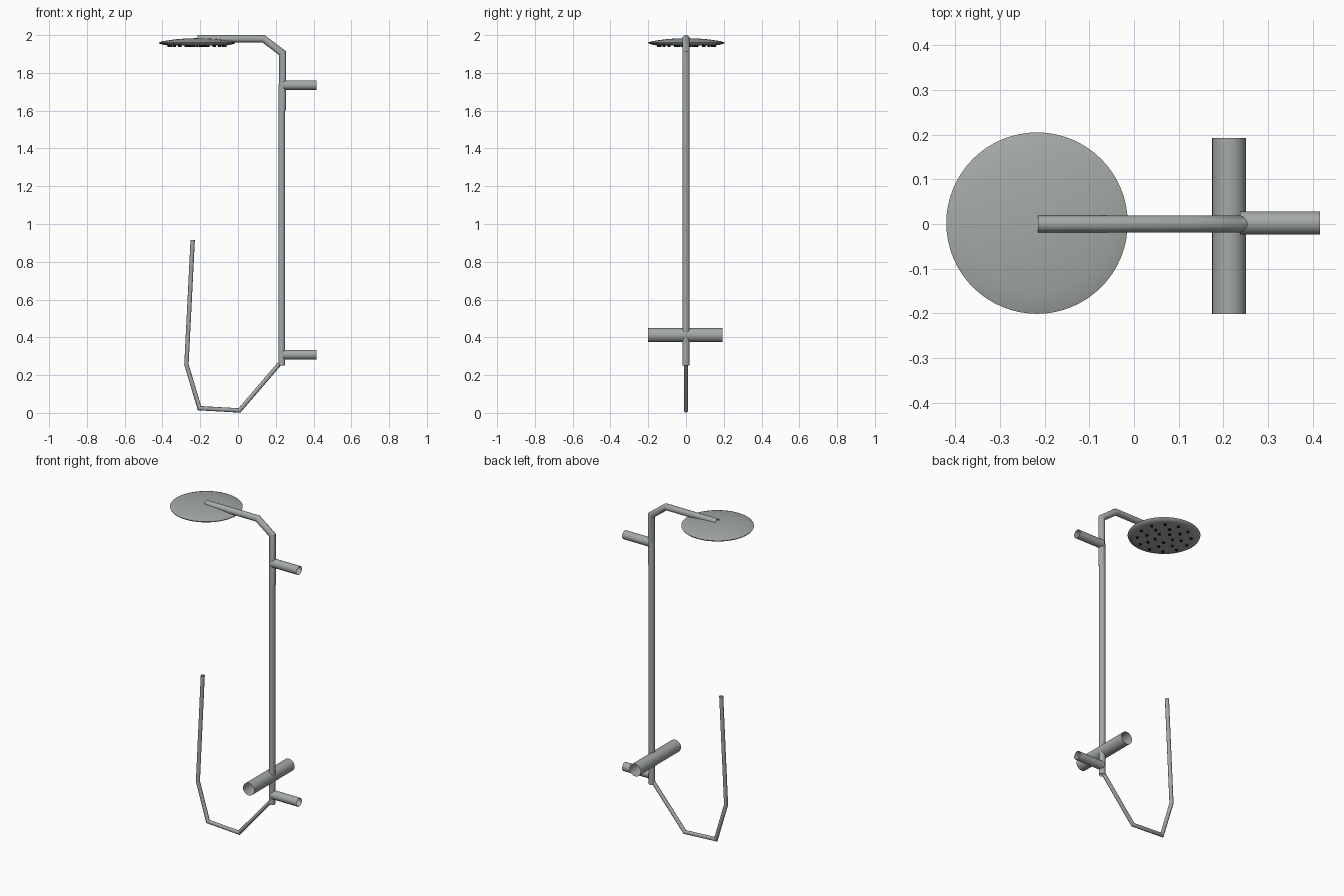
import bpy, bmesh, math
from mathutils import Vector

cube = bpy.data.objects.get("Cube")
if cube:
    bpy.data.objects.remove(cube, do_unlink=True)


def material(name, color, metallic=0.0):
    m = bpy.data.materials.new(name)
    m.use_nodes = True
    m.diffuse_color = color
    m.node_tree.nodes["Principled BSDF"].inputs["Base Color"].default_value = color
    return m


steel = material("brushed_grey", (0.37, 0.395, 0.385, 1))
black = material("nozzle_black", (0.01, 0.01, 0.01, 1))


def finish(name, bm, mat, angle=40):
    bmesh.ops.recalc_face_normals(bm, faces=bm.faces)
    mesh = bpy.data.meshes.new(name)
    bm.to_mesh(mesh)
    bm.free()
    mesh.materials.append(mat)
    ob = bpy.data.objects.new(name, mesh)
    bpy.context.collection.objects.link(ob)
    bpy.ops.object.select_all(action="DESELECT")
    ob.select_set(True)
    bpy.context.view_layer.objects.active = ob
    bpy.ops.object.shade_smooth_by_angle(angle=math.radians(angle))
    return ob


def pipe(name, points, radius, side=(0, 1, 0), sides=24):
    """Open-ended tube with mitred corners; the path lies square to side."""
    pts = [Vector(p) for p in points]
    side = Vector(side)
    bm = bmesh.new()
    rings = []
    for i, p in enumerate(pts):
        before = (p - pts[i - 1]).normalized() if i else None
        after = (pts[i + 1] - p).normalized() if i < len(pts) - 1 else None
        before, after = before or after, after or before
        across = (before + after).normalized().cross(side)
        stretch = 1 / math.cos(before.angle(after) / 2)
        ring = []
        for k in range(sides):
            a = math.tau * k / sides
            ring.append(bm.verts.new(p + radius * (side * math.cos(a) + across * stretch * math.sin(a))))
        rings.append(ring)
    for r0, r1 in zip(rings, rings[1:]):
        for k in range(sides):
            j = (k + 1) % sides
            bm.faces.new((r0[k], r0[j], r1[j], r1[k]))
    return finish(name, bm, mat=steel)


# Riser pole and the overhead arm that sleeves over its top
pipe("riser_pole", [(0.232, 0, 0.25), (0.232, 0, 1.74)], 0.018)
pipe("overhead_arm", [(0.235, 0, 1.6), (0.235, 0, 1.905), (0.135, 0, 1.981), (-0.215, 0, 1.981)], 0.019)

# Wall brackets
for label, z in (("upper", 1.735), ("lower", 0.308)):
    pipe(label + "_wall_bracket", [(0.237, 0.002, z), (0.416, 0.002, z)], 0.026)

# Mixer valve bar
pipe("valve_bar", [(0.213, -0.201, 0.412), (0.213, 0.192, 0.412)], 0.038, side=(0, 0, 1), sides=32)

# Hanging hose
pipe("hose", [(0.23, 0, 0.272), (0.008, 0, 0.013), (-0.204, 0, 0.025),
              (-0.273, 0, 0.256), (-0.24, 0, 0.915)], 0.0115, sides=16)

# Shower head: shallow dome with a bevelled underside
center = Vector((-0.217, 0.002, 0))
profile = [(0, 1.984), (0.06, 1.982), (0.11, 1.978), (0.155, 1.972), (0.185, 1.967),
           (0.203, 1.961), (0.201, 1.956), (0.175, 1.948), (0.16, 1.946), (0, 1.946)]
bm = bmesh.new()
verts = [bm.verts.new(center + Vector((r, 0, z))) for r, z in profile]
edges = [bm.edges.new(pair) for pair in zip(verts, verts[1:])]
bmesh.ops.spin(bm, geom=verts + edges, cent=center, axis=(0, 0, 1), angle=math.tau, steps=64)
bmesh.ops.remove_doubles(bm, verts=bm.verts, dist=0.0001)
finish("shower_head", bm, steel, 60)

# Spray nozzles in three rings
bm = bmesh.new()
for radius, count in ((0.05, 5), (0.1, 8), (0.15, 12)):
    for k in range(count):
        a = math.tau * (k + radius * 5) / count
        made = bmesh.ops.create_cone(bm, cap_ends=True, segments=12, radius1=0.008, radius2=0.008, depth=0.014)
        spot = center + Vector((radius * math.cos(a), radius * math.sin(a), 1.945))
        bmesh.ops.translate(bm, verts=made["verts"], vec=spot)
finish("spray_nozzles", bm, black)
